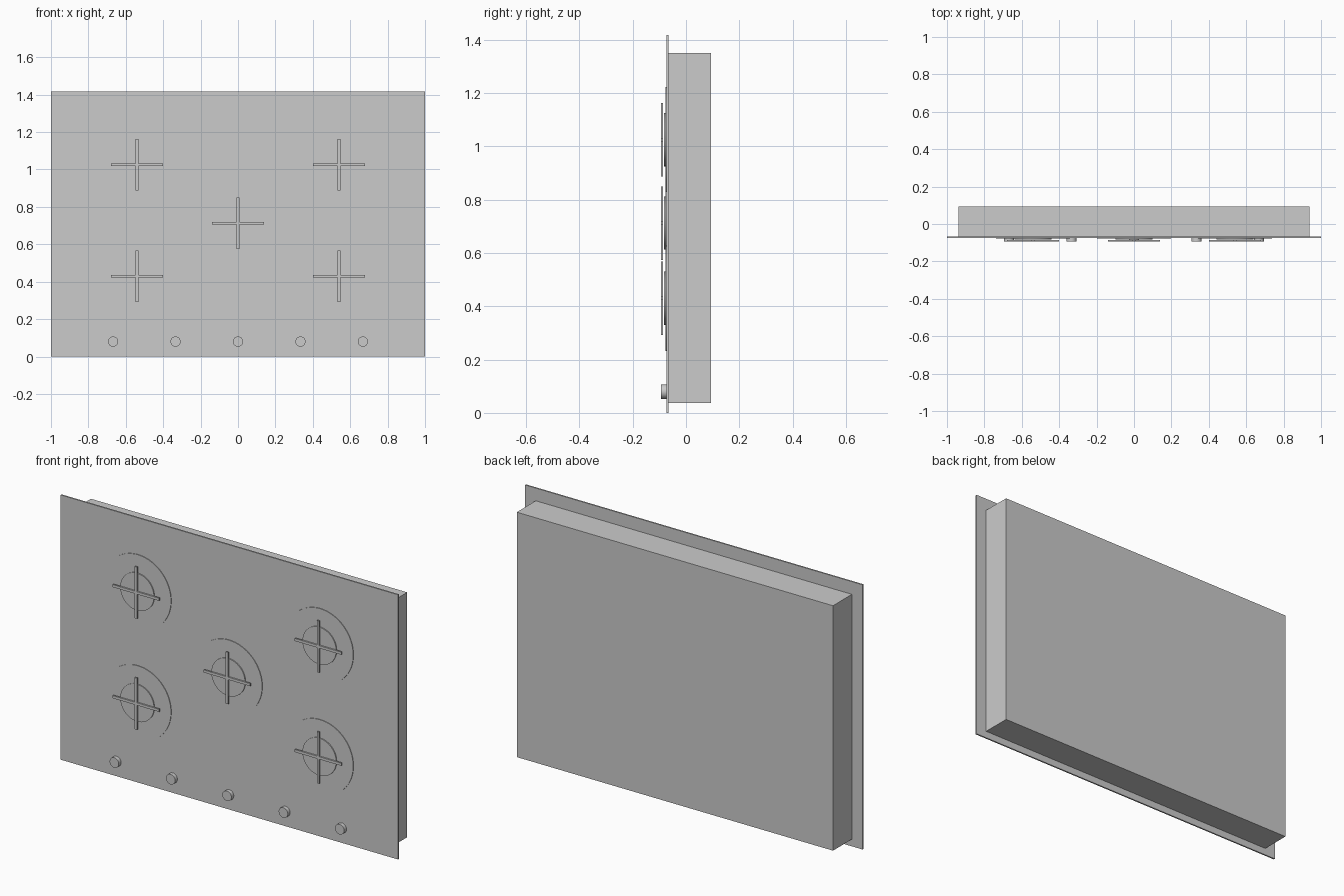
import bpy, math

if "Cube" in bpy.data.objects:
    bpy.data.objects.remove(bpy.data.objects["Cube"])

PLATE_FRONT = -0.074


def box(name, x, y, z):
    """Box spanning the given (min, max) ranges."""
    bpy.ops.mesh.primitive_cube_add(size=1, location=[(a + b) / 2 for a, b in (x, y, z)])
    ob = bpy.context.object
    ob.name = name
    ob.scale = [b - a for a, b in (x, y, z)]
    bpy.ops.object.transform_apply(location=False, rotation=False, scale=True)
    return ob


def disc(name, cx, cz, radius, front, back, sides=48):
    """Round part whose axis points along y."""
    bpy.ops.mesh.primitive_cylinder_add(
        vertices=sides, radius=radius, depth=back - front,
        location=(cx, (front + back) / 2, cz), rotation=(math.pi / 2, 0, 0))
    ob = bpy.context.object
    ob.name = name
    bpy.ops.object.shade_smooth_by_angle(angle=math.radians(30))
    return ob


# Housing and top plate
box("housing", (-0.937, 0.937), (-0.067, 0.094), (0.038, 1.35))
box("top_plate", (-1, 1), (PLATE_FRONT, -0.066), (0, 1.418))

# Burners: shallow pan, burner cap, crossed grate bars
HALF, W = 0.138, 0.007
burners = [(-0.54, 1.025), (0.54, 1.025), (0, 0.712), (-0.54, 0.43), (0.54, 0.43)]
for i, (x, z) in enumerate(burners, 1):
    disc(f"burner_pan_{i}", x, z, 0.197, -0.0775, PLATE_FRONT + 0.002, 64)
    disc(f"burner_cap_{i}", x, z, 0.1, -0.083, -0.076)
    box(f"grate_bar_across_{i}", (x - HALF, x + HALF), (-0.094, -0.086), (z - W, z + W))
    box(f"grate_bar_up_{i}", (x - W, x + W), (-0.094, -0.086), (z - HALF, z + HALF))

# Control knobs
for i in range(5):
    disc(f"knob_{i + 1}", (i - 2) * 0.334, 0.08, 0.027, -0.094, PLATE_FRONT + 0.001, 32)
